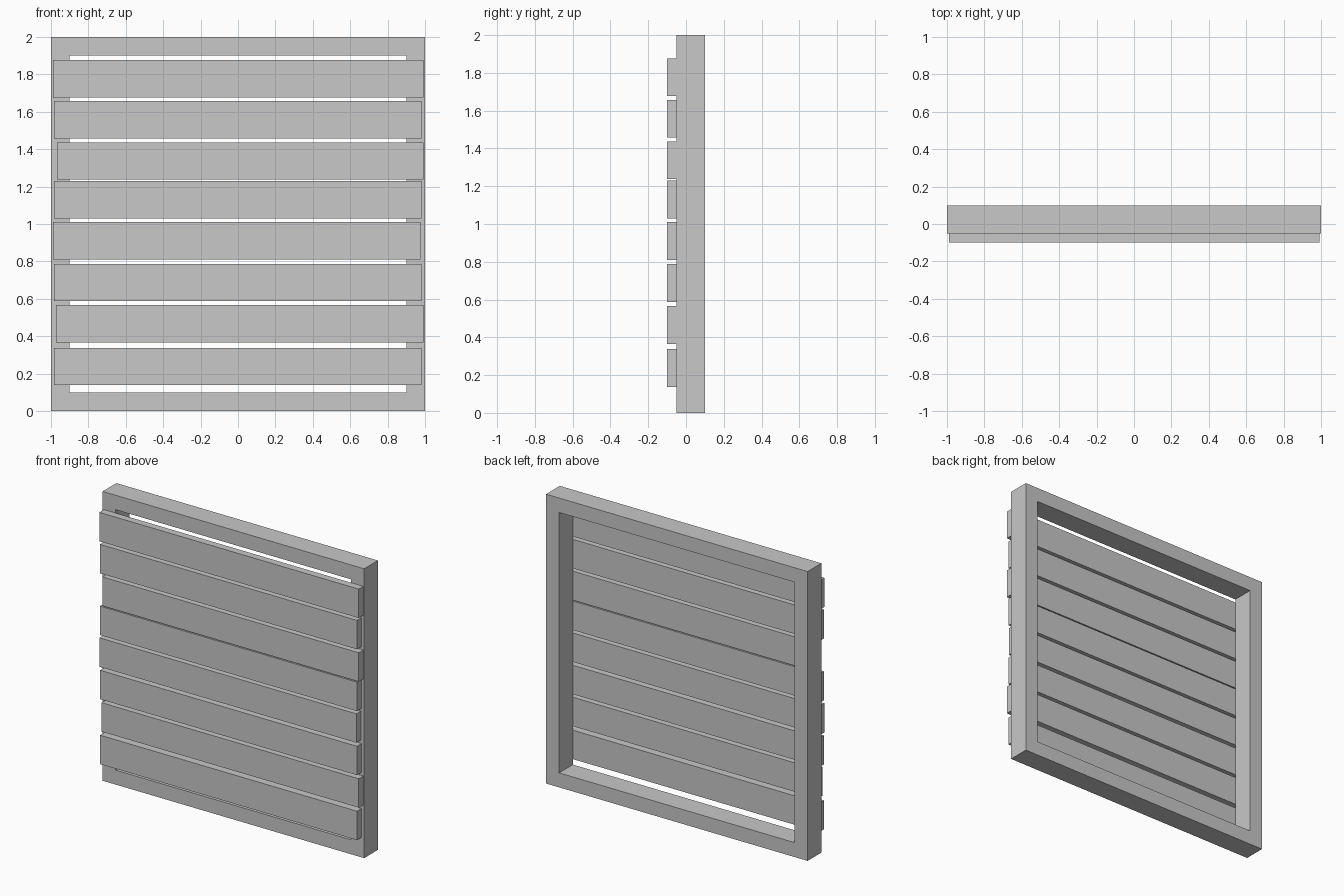
import bpy, bmesh
from mathutils import Vector

cube = bpy.data.objects.get("Cube")
if cube:
    bpy.data.objects.remove(cube, do_unlink=True)

grey = bpy.data.materials.new("plain_grey")
grey.use_nodes = True
colour = (0.58, 0.58, 0.58, 1)
grey.diffuse_color = colour
grey.node_tree.nodes["Principled BSDF"].inputs["Base Color"].default_value = colour

FRAME_FRONT, FRAME_BACK = -0.05, 0.10
SLAT_FRONT = -0.10
RAIL = 0.10


def add_object(name, bm):
    bmesh.ops.recalc_face_normals(bm, faces=bm.faces[:])
    mesh = bpy.data.meshes.new(name)
    bm.to_mesh(mesh)
    bm.free()
    mesh.materials.append(grey)
    obj = bpy.data.objects.new(name, mesh)
    bpy.context.collection.objects.link(obj)


def add_box(name, x0, x1, y0, y1, z0, z1):
    bm = bmesh.new()
    bmesh.ops.create_cube(bm, size=1)
    bmesh.ops.scale(bm, vec=(x1 - x0, y1 - y0, z1 - z0), verts=bm.verts)
    centre = Vector((x0 + x1, y0 + y1, z0 + z1)) / 2
    bmesh.ops.translate(bm, vec=centre, verts=bm.verts)
    add_object(name, bm)


# Square frame: a rectangular rail section carried round four mitred corners
section = [(1, FRAME_FRONT), (1, FRAME_BACK), (1 - RAIL, FRAME_BACK), (1 - RAIL, FRAME_FRONT)]
bm = bmesh.new()
corners = [[bm.verts.new((sx * half, y, 1 + sz * half)) for half, y in section]
           for sx, sz in ((-1, -1), (1, -1), (1, 1), (-1, 1))]
for i, here in enumerate(corners):
    there = corners[i - 1]
    for j in range(len(section)):
        bm.faces.new((here[j], here[j - 1], there[j - 1], there[j]))
add_object("frame", bm)

# Slats across the front, from bottom to top: left end, right end, bottom edge
slats = [(-0.985, 0.98, 0.138), (-0.973, 0.993, 0.366), (-0.985, 0.98, 0.587),
         (-0.99, 0.975, 0.81), (-0.985, 0.98, 1.03), (-0.967, 0.993, 1.237),
         (-0.985, 0.98, 1.457), (-0.99, 0.993, 1.677)]
for number, (x0, x1, z) in enumerate(slats, 1):
    add_box(f"slat_{number}", x0, x1, SLAT_FRONT, FRAME_FRONT, z, z + 0.20)
